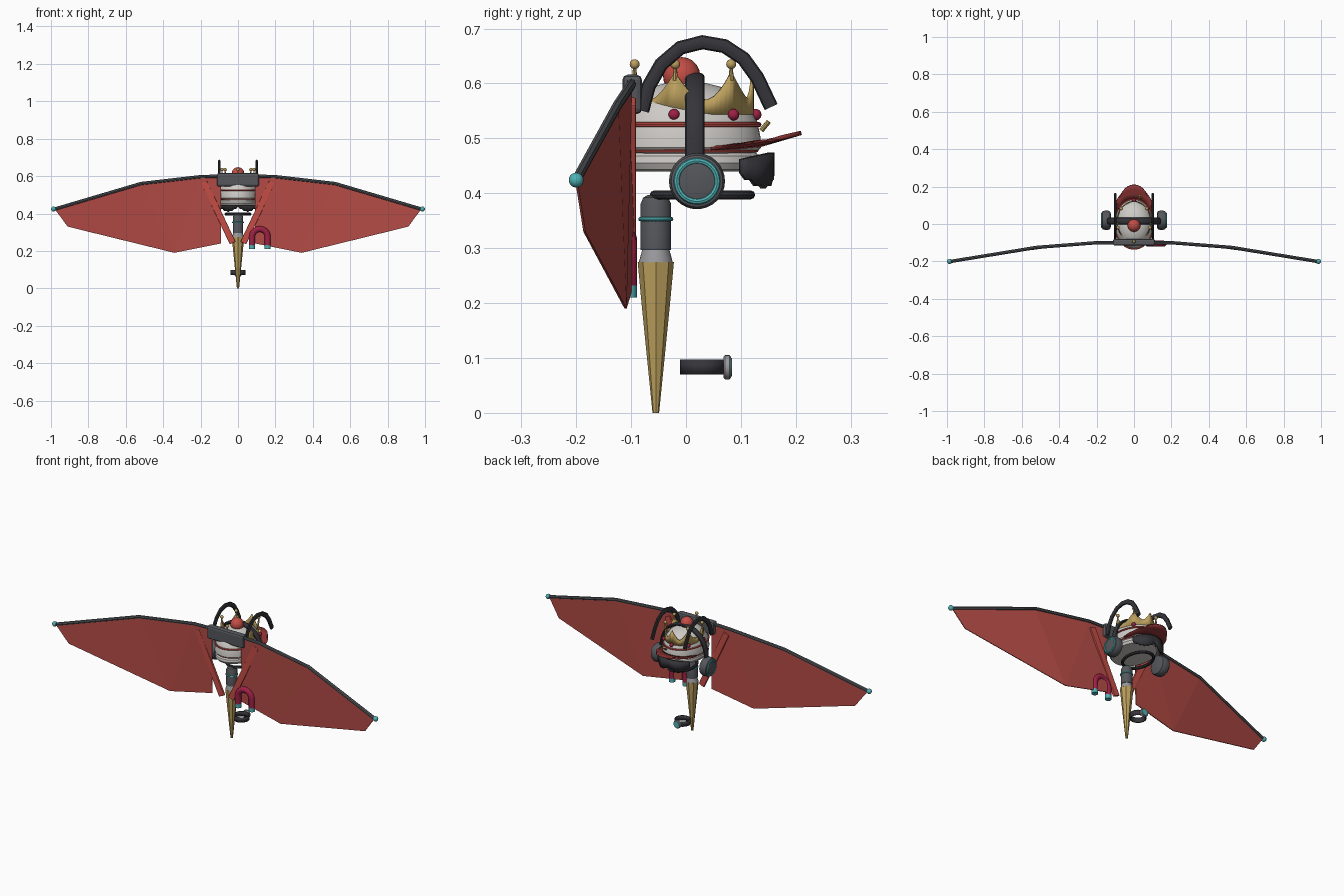
import bpy, bmesh, math
from mathutils import Vector, Matrix

if "Cube" in bpy.data.objects:
    bpy.data.objects.remove(bpy.data.objects["Cube"])


def mat(name, r, g, b):
    m = bpy.data.materials.new(name)
    m.diffuse_color = (r, g, b, 1)
    m.use_nodes = True
    m.node_tree.nodes["Principled BSDF"].inputs["Base Color"].default_value = m.diffuse_color
    return m


WING = mat("wing_red", 0.45, 0.07, 0.06)
RED = mat("bright_red", 0.55, 0.075, 0.06)
BILL = mat("deep_red", 0.27, 0.035, 0.035)
TEAL = mat("teal", 0.08, 0.45, 0.47)
DARK = mat("charcoal", 0.035, 0.035, 0.042)
GREY = mat("slate_grey", 0.09, 0.095, 0.105)
STEEL = mat("light_grey", 0.32, 0.32, 0.34)
WHITE = mat("off_white", 0.62, 0.6, 0.57)
GOLD = mat("gold", 0.5, 0.35, 0.11)
CRIMSON = mat("crimson", 0.34, 0.015, 0.06)


def make(name, verts, faces, m, smooth=True, solid=0):
    me = bpy.data.meshes.new(name)
    me.from_pydata([tuple(v) for v in verts], [], faces)
    bm = bmesh.new()
    bm.from_mesh(me)
    bmesh.ops.recalc_face_normals(bm, faces=bm.faces)
    for f in bm.faces:
        f.smooth = smooth
    for e in bm.edges:
        if len(e.link_faces) == 2 and e.calc_face_angle() > math.radians(35):
            e.smooth = False
    bm.to_mesh(me)
    bm.free()
    me.materials.append(m)
    o = bpy.data.objects.new(name, me)
    bpy.context.collection.objects.link(o)
    if solid:
        s = o.modifiers.new("thickness", "SOLIDIFY")
        s.thickness, s.offset = solid, 0
    return o


def lathe(name, prof, m, loc=(0, 0, 0), axis='Z', n=32, sx=1, sy=1, smooth=True):
    """Revolve (radius, height) points, with elliptical scaling."""
    rot = {'Z': Matrix(), 'X': Matrix.Rotation(math.pi / 2, 4, 'Y'),
           'Y': Matrix.Rotation(-math.pi / 2, 4, 'X')}[axis]
    v = [Vector(loc) + rot @ Vector((r * sx * math.cos(k * math.tau / n), r * sy * math.sin(k * math.tau / n), h))
         for r, h in prof for k in range(n)]
    f = [(i * n + k, i * n + (k + 1) % n, (i + 1) * n + (k + 1) % n, (i + 1) * n + k)
         for i in range(len(prof) - 1) for k in range(n)]
    f += [tuple(range(n)), tuple(range((len(prof) - 1) * n, len(prof) * n))]
    return make(name, v, f, m, smooth)


def ball(name, loc, r, m, n=16):
    prof = [(max(1e-4, r * math.sin(math.pi * i / 10)), -r * math.cos(math.pi * i / 10)) for i in range(11)]
    return lathe(name, prof, m, loc, n=n)


def tube(name, pts, r, m, n=10, closed=False, ref=(0, 0, 1), flat=1.0):
    """Sweep a round or flattened section along a path; flat scales the width along ref."""
    P = [Vector(p) for p in pts]
    L, v, f = len(P), [], []
    for i, p in enumerate(P):
        a = P[(i - 1) % L] if closed or i else p
        b = P[(i + 1) % L] if closed or i < L - 1 else p
        t = (b - a).normalized()
        s = t.cross(Vector(ref)).normalized()
        u = s.cross(t)
        v += [p + r * (math.cos(k * math.tau / n) * s + flat * math.sin(k * math.tau / n) * u) for k in range(n)]
    for i in range(L if closed else L - 1):
        j = (i + 1) % L
        f += [(i * n + k, i * n + (k + 1) % n, j * n + (k + 1) % n, j * n + k) for k in range(n)]
    if not closed:
        f += [tuple(range(n)), tuple(range((L - 1) * n, L * n))]
    return make(name, v, f, m)


def ring(name, c, ra, rb, r, m, plane='XY', n=40):
    pts = []
    for i in range(n):
        a, b = ra * math.cos(i * math.tau / n), rb * math.sin(i * math.tau / n)
        pts.append(Vector(c) + Vector((a, b, 0) if plane == 'XY' else (0, a, b)))
    return tube(name, pts, r, m, 8, True, (0, 0, 1) if plane == 'XY' else (1, 0, 0))


def box(name, c, size, m, rot=0, bevel=0):
    v = [Vector(c) + Matrix.Rotation(rot, 3, 'Y') @ Vector((x * size[0], y * size[1], z * size[2])) / 2
         for x in (-1, 1) for y in (-1, 1) for z in (-1, 1)]
    o = make(name, v, [(0, 1, 3, 2), (4, 5, 7, 6), (0, 1, 5, 4), (2, 3, 7, 6), (0, 2, 6, 4), (1, 3, 7, 5)], m, False)
    if bevel:
        b = o.modifiers.new("bevel", "BEVEL")
        b.width, b.segments = bevel, 2
    return o


# Wings: two folded membrane panels, frame rod and end knob on each side
for s, side in ((-1, "left"), (1, "right")):
    root, mid, elbow, tip = [(s * x, y, z) for x, y, z in
                             ((0.09, -.1, .60), (0.2, -.1, .597), (0.52, -.125, .56), (0.98, -.2, .424))]
    a, b, c = (s * .91, -.185, .33), (s * .34, -.11, .19), (s * .09, -.095, .24)
    make(side + "_wing", [root, mid, elbow, tip, a, b, c], [(0, 1, 5, 6), (1, 2, 5), (2, 3, 4, 5)], WING, False, .004)
    tube(side + "_wing_rod", [root, mid, elbow, tip], .009, GREY, 8)
    ball(side + "_wing_knob", (s * .986, -.2, .424), .0135, TEAL)
    box(side + "_strap", (s * .105, -.098, .405), (.034, .014, .36), RED, s * .44, .003)
box("back_pack", (0, -.098, .58), (.225, .036, .072), GREY, 0, .01)

# Horseshoe magnet with coloured ends
arc = [(.117 + .042 * math.cos(t * math.pi / 10), -.105, .275 + .042 * math.sin(t * math.pi / 10)) for t in range(11)]
tube("magnet", [(.159, -.105, .23)] + arc + [(.075, -.105, .23)], .016, CRIMSON, 12, ref=(0, 1, 0))
for x in (.075, .159):
    lathe("magnet_end", [(.016, 0), (.016, .022)], TEAL, (x, -.105, .21), n=12)

# Cap: brim roll, dome, red bands, pompom and bill
EL = dict(sx=.75, sy=1)
lathe("brim", [(.105, .44), (.128, .443), (.137, .455), (.135, .468), (.122, .477), (.08, .477)], WHITE, n=40, **EL)
lathe("dome", [(.124, .472), (.137, .483), (.136, .5), (.13, .53), (.12, .55), (.1, .575), (.07, .592),
               (.035, .601), (.001, .603)], WHITE, n=40, sx=.78, sy=1)
ring("red_band", (0, 0, .525), .104, .133, .0045, RED)
ring("lower_red_band", (0, 0, .478), .1, .128, .004, RED)
ball("pompom", (0, -.008, .614), .034, RED, 24)
bv, bf, N = [], [], 16
for i in range(N + 1):
    t = math.pi * i / N
    for k in range(4):
        q = k / 3
        bv.append(((.085 + .018 * math.sin(q * 3.1)) * math.cos(t), .045 + (.09 + .075 * q) * math.sin(t) ** .7,
                   .482 + .022 * q * math.sin(t) + .006 * math.sin(t)))
for i in range(N):
    bf += [(i * 4 + k, i * 4 + k + 1, i * 4 + k + 5, i * 4 + k + 4) for k in range(3)]
make("cap_bill", bv, bf, BILL, True, .008)

# Crown: band with six concave points, balls and gems
peaks = [-90, -18, 40, 90, 140, 198]
cx, cy, cc = .09, .107, .0135
cv, n = [], 72
for i in range(n):
    d = i * 360 / n
    near = min(abs((d - p + 180) % 360 - 180) for p in peaks)
    top = .572 + .048 * max(0, 1 - near / 25) ** 1.5
    for z in (.543, top):
        cv.append((cx * math.cos(math.radians(d)), cc + cy * math.sin(math.radians(d)), z))
make("crown", cv, [(2 * i, 2 * i + 1, (2 * i + 3) % (2 * n), (2 * i + 2) % (2 * n)) for i in range(n)],
     GOLD, True, .006)
for p in peaks:
    x, y = math.cos(math.radians(p)), math.sin(math.radians(p))
    if p != 90:
        ball("crown_ball", (cx * x, cc + cy * y, .635), .009, GOLD, 12)
        lathe("crown_spike", [(.005, .605), (.003, .63)], GOLD, (cx * x, cc + cy * y, 0), n=8)
    ball("crown_gem", (cx * x * 1.08, cc + cy * y * 1.06, .543), .0105, CRIMSON, 12)

# Curved antennae over the head
path = [(-.08, .55), (-.068, .595), (-.045, .635), (-.01, .665), (.03, .675), (.07, .668),
        (.105, .645), (.13, .61), (.155, .557)]
for s in (-1, 1):
    tube("antenna", [(s * .1, y, z) for y, z in path], .013, DARK, 10, ref=(1, 0, 0), flat=.6)

# Headphones: flat headband, ear cups and glowing rings
band = [(.137 * math.cos(math.pi * i / 20), .016, .45 + .163 * math.sin(math.pi * i / 20) ** .8) for i in range(21)]
tube("headband", band, .008, DARK, 12, ref=(0, 1, 0), flat=2.2)
for s in (-1, 1):
    lathe("ear_cup", [(.04, -.025), (.048, -.02), (.051, -.01), (.051, .01), (.047, .02), (.036, .024)],
          GREY, (s * .148, .02, .422), 'X')
    ring("ear_ring", (s * .17, .02, .422), .037, .037, .0055, TEAL, 'YZ', 32)

# Dark drooping moustache below the bill
mv, mf, M = [], [], 20
for i in range(M + 1):
    u = i / M * 2 - 1
    t = u * 1.0
    x, y = .108 * math.sin(t), .035 + .12 * math.cos(t)
    low = .437 - .022 * math.sin(abs(u) * math.pi) - .006 * (i % 2)
    for k in range(2):
        mv.append((x, y, (low, .474 - .012 * u * u)[k]))
for i in range(M):
    mf.append((2 * i, 2 * i + 1, 2 * i + 3, 2 * i + 2))
make("moustache", mv, mf, DARK, True, .012)

# Small gold pin, choker ring
tube("gold_pin", [(.03, .137, .514), (.03, .151, .531)], .0045, GOLD, 10, ref=(1, 0, 0), flat=2)
ring("choker", (0, .03, .397), .064, .088, .008, DARK)

# Peg leg: cuff, glowing ring, flared collar and faceted spike
PEG = (0, -.055, 0)
lathe("peg_cuff", [(.028, .297), (.028, .38), (.023, .392), (.014, .397)], GREY, PEG)
ring("peg_ring", (0, -.055, .353), .028, .028, .004, TEAL, n=28)
lathe("peg_collar", [(.031, .274), (.024, .3)], STEEL, PEG)
lathe("peg_spike", [(.006, 0), (.026, .2), (.033, .275)], GOLD, PEG, n=8, smooth=False)

# Wrist watch
n, wv = 28, []
for i in range(n):
    a = i * math.tau / n
    wv += [(.038 * math.cos(a), .03 + .038 * math.sin(a), z) for z in (.07, .097)]
make("watch_strap", wv, [(2 * i, 2 * i + 1, (2 * i + 3) % (2 * n), (2 * i + 2) % (2 * n)) for i in range(n)],
     DARK, True, .005)
lathe("watch_case", [(.019, -.007), (.022, -.004), (.022, .004), (.019, .007)], STEEL, (0, .075, .083), 'Y', 24)
lathe("watch_face", [(.017, 0), (.017, .003)], TEAL, (0, .081, .083), 'Y', 24)
